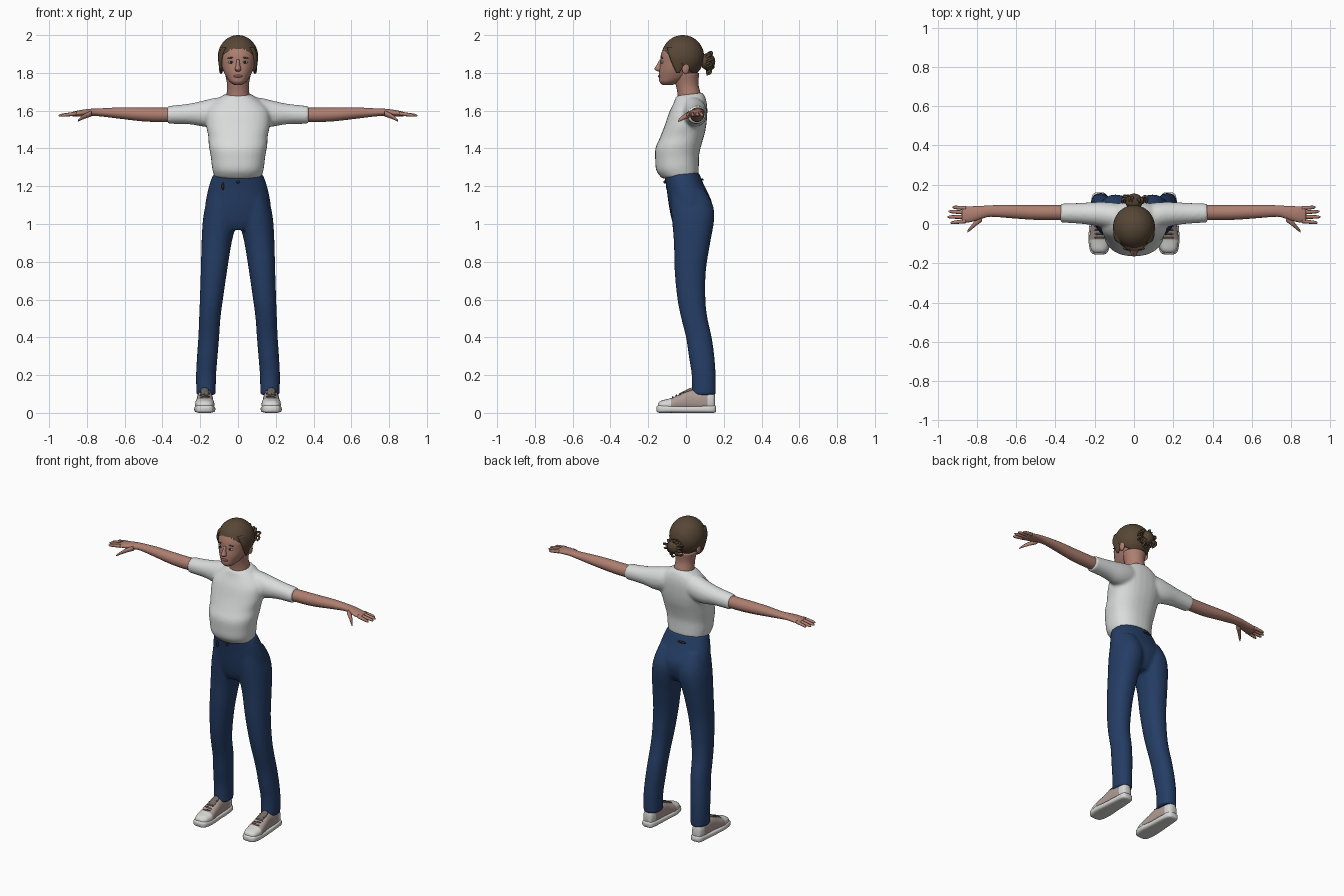
import bpy, bmesh, math, random
from mathutils import Vector, Matrix

cube = bpy.data.objects.get("Cube")
if cube:
    bpy.data.objects.remove(cube)


def material(name, rgb):
    m = bpy.data.materials.new(name)
    m.use_nodes = True
    m.diffuse_color = (*rgb, 1)
    m.node_tree.nodes["Principled BSDF"].inputs["Base Color"].default_value = (*rgb, 1)
    return m


SKIN = material("skin", (0.42, 0.21, 0.16))
HAIR = material("brown hair", (0.095, 0.062, 0.036))
SHIRT = material("white cotton", (0.70, 0.72, 0.71))
DENIM = material("blue denim", (0.018, 0.047, 0.13))
SOLE = material("white rubber", (0.68, 0.68, 0.66))
UPPER = material("shoe fabric", (0.42, 0.33, 0.30))
DARK = material("dark detail", (0.025, 0.02, 0.02))
LACE = material("grey lace", (0.16, 0.14, 0.13))
LIPS = material("lips", (0.30, 0.10, 0.09))
EYE = material("eye white", (0.55, 0.50, 0.47))


def make_object(name, bm, mats, mirror=False):
    bmesh.ops.recalc_face_normals(bm, faces=bm.faces[:])
    me = bpy.data.meshes.new(name)
    bm.to_mesh(me)
    bm.free()
    for m in mats:
        me.materials.append(m)
    me.shade_smooth()
    ob = bpy.data.objects.new(name, me)
    bpy.context.collection.objects.link(ob)
    if mirror:
        ob.modifiers.new("Mirror", 'MIRROR')
    return ob


def spline(rows, steps):
    """Catmull-Rom interpolation through the ring rows."""
    out = []
    for i in range(len(rows) - 1):
        a, b, c, d = (rows[max(0, min(len(rows) - 1, i + k))] for k in (-1, 0, 1, 2))
        for s in range(steps):
            t = s / steps
            out.append([0.5 * (2 * q + (r - p) * t + (2 * p - 5 * q + 4 * r - w) * t * t
                        + (3 * q - p - 3 * r + w) * t ** 3) for p, q, r, w in zip(a, b, c, d)])
    return out + [list(rows[-1])]


def loft(bm, axis, rows, n=28, power=2, steps=4, side=1, tilt=0):
    """Rows are (position on axis, then low and high bound on the other two axes)."""
    rings = []
    for t, u0, u1, v0, v1 in spline(rows, steps):
        ring = []
        for k in range(n):
            a = math.tau * k / n
            c, s = math.cos(a), math.sin(a)
            u = (u0 + u1) / 2 + (u1 - u0) / 2 * math.copysign(abs(c) ** (2 / power), c)
            v = (v0 + v1) / 2 + (v1 - v0) / 2 * math.copysign(abs(s) ** (2 / power), s)
            x, y, z = {'x': (t, u, v), 'y': (u, t, v), 'z': (u, v, t)}[axis]
            ring.append(bm.verts.new((x * side, y, z + tilt * y)))
        rings.append(ring)
    for p, q in zip(rings, rings[1:]):
        for k in range(n):
            bm.faces.new((p[k], p[(k + 1) % n], q[(k + 1) % n], q[k]))
    bm.faces.new(rings[0])
    bm.faces.new(rings[-1])


def lofted(name, axis, rows, mats, mirror=False, **kw):
    bm = bmesh.new()
    loft(bm, axis, rows, **kw)
    return make_object(name, bm, mats, mirror)


def ball(name, loc, radii, mat, mirror=False, tilt=0):
    bm = bmesh.new()
    m = Matrix.Translation(loc) @ Matrix.Rotation(tilt, 4, 'Y') @ Matrix.Diagonal((*radii, 1))
    bmesh.ops.create_uvsphere(bm, u_segments=20, v_segments=12, radius=1, matrix=m)
    return make_object(name, bm, [mat], mirror)


def blend(ob, rounds):
    """Fuse overlapping volumes into one smooth garment."""
    r = ob.modifiers.new("Fuse", 'REMESH')
    r.mode, r.voxel_size, r.use_smooth_shade = 'VOXEL', 0.009, True
    s = ob.modifiers.new("Soften", 'SMOOTH')
    s.factor, s.iterations = 0.5, rounds


def sym(rows):
    """Rows (z, half width, front, back) to centred loft rows."""
    return [(z, -w, w, f, b) for z, w, f, b in rows]


# Shirt: torso and both sleeves fused
bm = bmesh.new()
loft(bm, 'z', sym([(1.255, .125, -.125, .068), (1.3, .137, -.157, .068), (1.36, .144, -.163, .07),
                   (1.42, .155, -.162, .085), (1.47, .158, -.14, .1), (1.53, .17, -.115, .11),
                   (1.6, .165, -.09, .113), (1.65, .12, -.065, .105), (1.685, .068, -.052, .088)]),
     power=2.3, tilt=0.12)
for side in (1, -1):
    loft(bm, 'x', [(.04, -.03, .1, 1.53, 1.675), (.12, -.025, .11, 1.515, 1.668), (.18, -.012, .112, 1.515, 1.654),
                   (.26, 0, .108, 1.528, 1.637), (.375, .008, .104, 1.53, 1.624)], side=side)
blend(make_object("shirt", bm, [SHIRT]), 5)

# Trousers: hips and both legs fused
bm = bmesh.new()
loft(bm, 'z', sym([(.97, .1, -.05, .1), (1.02, .165, -.073, .13), (1.1, .173, -.09, .138),
                   (1.2, .154, -.104, .095), (1.268, .13, -.117, .068)]), power=2.2, tilt=0.08)
for side in (1, -1):
    loft(bm, 'z', [(.095, .118, .22, .03, .158), (.2, .116, .222, .03, .157), (.3, .108, .217, .015, .15),
                   (.4, .1, .21, 0, .136), (.5, .093, .206, -.025, .114), (.6, .08, .202, -.045, .103),
                   (.75, .058, .197, -.06, .105), (.9, .034, .193, -.064, .128), (1.02, .006, .186, -.074, .149),
                   (1.1, .005, .172, -.08, .142), (1.18, .02, .15, -.08, .1)], side=side, power=2.2)
blend(make_object("trousers", bm, [DENIM]), 4)

# Trouser fly button, pocket slits and back label
ball("front_fob", (-.08, -.098, 1.2), (.007, .008, .02), DARK)
ball("waist_button", (0, -.114, 1.222), (.008, .006, .008), DARK)
ball("back_label", (-.03, .086, 1.235), (.03, .008, .006), DARK)

# Forearms, palms, fingers and thumbs
lofted("arm", 'x', [(.33, .02, .097, 1.54, 1.616), (.43, .02, .097, 1.54, 1.616), (.52, .022, .097, 1.545, 1.617),
                    (.63, .03, .098, 1.558, 1.617), (.73, .037, .095, 1.57, 1.612), (.78, .025, .092, 1.573, 1.61),
                    (.83, .01, .09, 1.57, 1.604), (.875, .005, .088, 1.57, 1.594)], [SKIN], mirror=True)
bm = bmesh.new()
for root, tip, reach in ((.08, .086, .925), (.058, .064, .945), (.036, .036, .95), (.015, .006, .935)):
    rows = []
    for f, r in ((0, .011), (.5, .0095), (.85, .008), (1, .003)):
        x, y, z = .855 + (reach - .855) * f, root + (tip - root) * f, 1.585 - .011 * f
        rows.append((x, y - r, y + r, z - r, z + r))
    loft(bm, 'x', rows, n=10, steps=3)
loft(bm, 'x', [(.775, .012, .05, 1.57, 1.6), (.805, -.01, .022, 1.56, 1.588),
               (.83, -.031, -.008, 1.55, 1.57), (.848, -.043, -.032, 1.541, 1.551)], n=12, steps=3)
make_object("fingers", bm, [SKIN], True)

# Neck and head
lofted("neck", 'z', sym([(1.64, .064, -.045, .086), (1.69, .06, -.045, .078), (1.74, .058, -.055, .066),
                         (1.8, .07, -.07, .07)]), [SKIN])
lofted("head", 'z', sym([(1.737, .022, -.125, -.07), (1.752, .043, -.14, -.03), (1.775, .06, -.143, .02),
                         (1.81, .078, -.142, .05), (1.85, .089, -.137, .07), (1.9, .094, -.132, .08),
                         (1.95, .08, -.108, .066), (1.985, .035, -.06, .02)]), [SKIN], power=2.1)
lofted("nose", 'z', [(1.808, -.011, .011, -.15, -.125), (1.82, -.017, .017, -.167, -.12),
                     (1.84, -.011, .011, -.157, -.12), (1.87, -.008, .008, -.14, -.12)], [SKIN], n=14)
ball("ear", (.09, -.002, 1.825), (.011, .02, .031), SKIN, True)
ball("lips", (0, -.139, 1.783), (.024, .009, .008), LIPS)
ball("eye", (.036, -.125, 1.857), (.016, .009, .007), EYE, True)
ball("iris", (.036, -.131, 1.857), (.007, .005, .007), DARK, True)
ball("eyebrow", (.037, -.126, 1.88), (.02, .006, .0035), HAIR, True, 0.1)

# Swept-back hair, trimmed along a slanted hairline
bm = bmesh.new()
bmesh.ops.create_uvsphere(bm, u_segments=36, v_segments=24, radius=1,
                          matrix=Matrix.Translation((0, -.017, 1.885)) @ Matrix.Diagonal((.107, .113, .115, 1)))
bmesh.ops.bisect_plane(bm, geom=bm.verts[:] + bm.edges[:] + bm.faces[:], plane_co=(0, -.02, 1.842),
                       plane_no=(0, .79, 1), clear_inner=True)
bmesh.ops.edgeloop_fill(bm, edges=[e for e in bm.edges if e.is_boundary])
make_object("hair", bm, [HAIR])
# Locks framing the temples
lofted("temple_lock", 'z', [(1.80, .084, .092, -.05, -.035), (1.84, .08, .102, -.07, -.01),
                            (1.89, .07, .105, -.09, 0), (1.935, .05, .09, -.1, 0)], [HAIR], True, n=16)

# Gathered bun with loose curls
ball("bun", (0, .115, 1.86), (.045, .04, .045), HAIR)
random.seed(4)
curve = bpy.data.curves.new("bun_curls", 'CURVE')
curve.dimensions, curve.bevel_depth, curve.bevel_resolution = '3D', .0075, 1
curve.use_fill_caps, curve.resolution_u = True, 5
curve.materials.append(HAIR)
for k in range(22):
    a = math.tau * k / 22
    reach = random.uniform(.045, .078)
    out = Vector((math.cos(a), 0, math.sin(a) * .8))
    root = Vector((0, .108, 1.86))
    depth = random.uniform(.02, .045)
    path = [root + out * .02, root + out * reach * .7 + Vector((0, depth, 0)),
            root + out * reach + Vector((0, depth * .6, -.006)), root + out * reach * .85 + Vector((0, 0, -.016))]
    sp = curve.splines.new('NURBS')
    sp.points.add(3)
    sp.use_endpoint_u, sp.order_u = True, 3
    for point, co in zip(sp.points, path):
        point.co = (*co, 1)
        point.radius = random.uniform(.7, 1.1)
bpy.context.collection.objects.link(bpy.data.objects.new("bun_curls", curve))

# Shoes: rubber sole, fabric upper with white toe and heel, laces
lofted("sole", 'y', [(-.156, .155, .2, .008, .032), (-.14, .132, .222, 0, .042), (-.08, .12, .232, 0, .04),
                     (0, .126, .227, 0, .036), (.09, .13, .22, 0, .038), (.145, .138, .213, 0, .04),
                     (.16, .155, .196, .006, .036)], [SOLE], True, power=3.5)
bm = bmesh.new()
loft(bm, 'y', [(-.148, .155, .2, .02, .05), (-.13, .135, .218, .01, .065), (-.08, .125, .227, .01, .078),
               (-.03, .13, .222, .01, .1), (.02, .133, .217, .01, .122), (.08, .135, .215, .01, .12),
               (.14, .143, .208, .01, .11), (.154, .16, .19, .02, .09)], power=2.4)
for f in bm.faces:
    y = f.calc_center_median().y
    f.material_index = 1 if y < -.085 or y > .11 else 0
make_object("shoe_upper", bm, [UPPER, SOLE], True)
for k in range(5):
    y, z = -.07 + k * .019, .082 + k * .0082
    ball("lace", (.176, y, z), (.027, .005, .006), LACE, True, .12 * (-1) ** k)
lofted("tongue", 'y', [(-.03, .155, .197, .085, .106), (.01, .153, .199, .1, .127), (.03, .156, .196, .11, .135)],
       [LACE], True, n=14)
